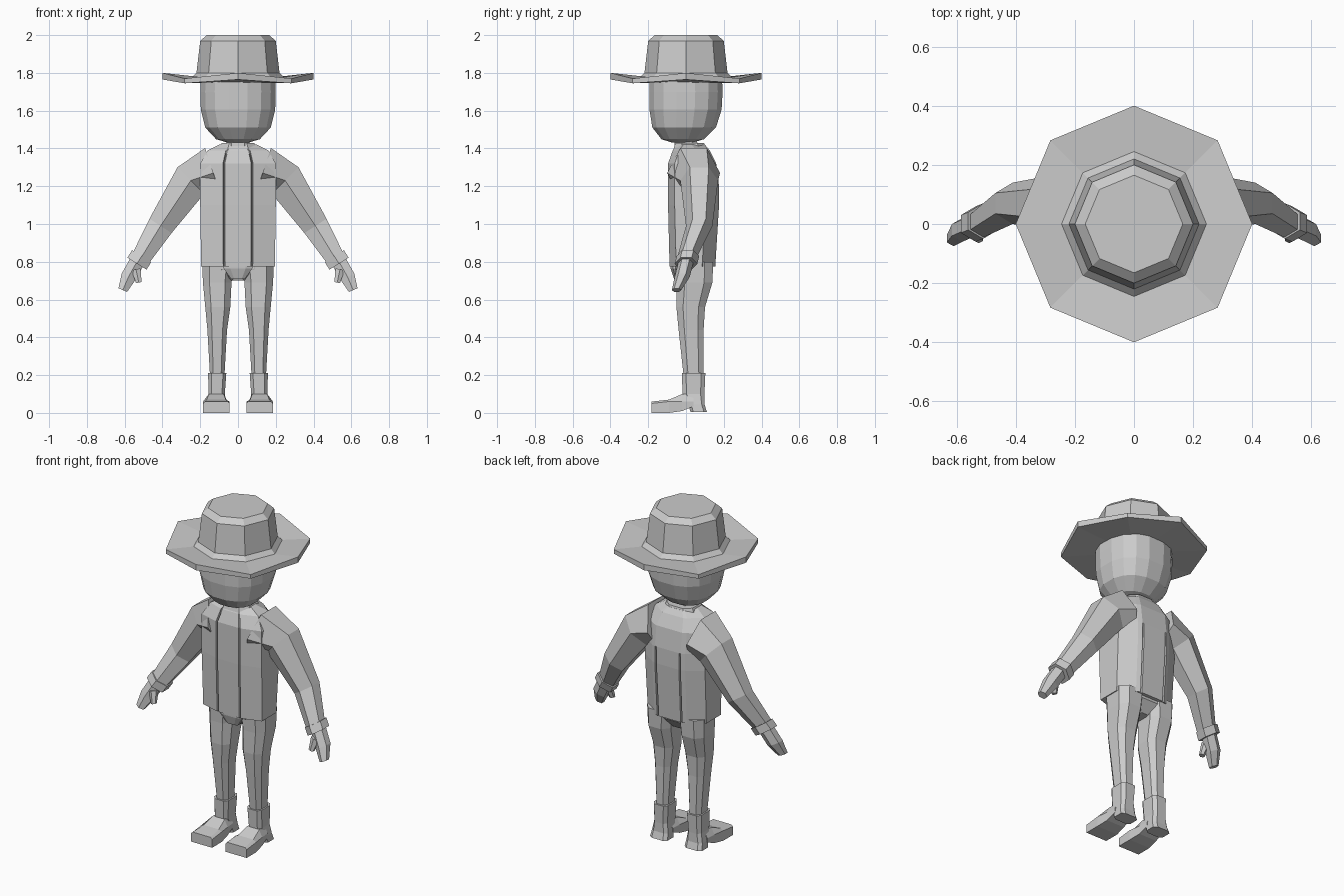
import bpy, bmesh
from math import sin, cos, pi, copysign
from mathutils import Vector

cube = bpy.data.objects.get("Cube")
if cube:
    bpy.data.objects.remove(cube, do_unlink=True)

grey = bpy.data.materials.new("plain_grey")
grey.use_nodes = True
tone = (0.6, 0.6, 0.6, 1)
grey.diffuse_color = tone
grey.node_tree.nodes["Principled BSDF"].inputs["Base Color"].default_value = tone


def loft(name, rings, mirror=False):
    """Skin a list of equal-length point rings and cap both ends."""
    bm = bmesh.new()
    loops = [[bm.verts.new(point) for point in ring] for ring in rings]
    for lower, upper in zip(loops, loops[1:]):
        for i in range(len(lower)):
            bm.faces.new((lower[i - 1], lower[i], upper[i], upper[i - 1]))
    bm.faces.new(loops[0])
    bm.faces.new(loops[-1])
    bmesh.ops.recalc_face_normals(bm, faces=bm.faces)
    mesh = bpy.data.meshes.new(name)
    bm.to_mesh(mesh)
    bm.free()
    mesh.materials.append(grey)
    obj = bpy.data.objects.new(name, mesh)
    bpy.context.collection.objects.link(obj)
    if mirror:
        obj.modifiers.new("Mirror", "MIRROR").use_mirror_merge = False


def oval(z, rx, ry, x=0, y=0, sides=8, power=0.7):
    """Squarish level ring with flat sides facing the axes."""
    ring = []
    for i in range(sides):
        angle = 2 * pi * (i + 0.5) / sides
        c, s = (copysign(abs(v) ** power, v) for v in (cos(angle), sin(angle)))
        ring.append((x + rx * c, y + ry * s, z))
    return ring


def tube(name, path, sides=6):
    """Mirrored tapering limb whose rings stay square to its path."""
    rings = []
    for i, (x, y, z, radius) in enumerate(path):
        before, after = path[max(i - 1, 0)], path[min(i + 1, len(path) - 1)]
        along = Vector((after[0] - before[0], 0, after[2] - before[2])).normalized()
        outward = Vector((-along.z, 0, along.x))
        ring = []
        for k in range(sides):
            angle = 2 * pi * (k + 0.5) / sides
            offset = outward * cos(angle) * 1.15 + Vector((0, sin(angle), 0))
            ring.append(Vector((x, y, z)) + offset * radius)
        rings.append(ring)
    loft(name, rings, mirror=True)


def brim_ring(radius, z, lift=0.0):
    """Octagon whose axis corners may be lifted above the diagonal ones."""
    ring = []
    for i in range(8):
        angle = i * pi / 4
        rise = lift if i % 2 == 0 else 0
        ring.append((radius * cos(angle), radius * sin(angle), z + rise))
    return ring


# Hat: underside, wavy rim, flared band and tapering crown
loft("hat", [brim_ring(0.17, 1.75), brim_ring(0.4, 1.745, lift=0.02),
             brim_ring(0.4, 1.77, lift=0.03), brim_ring(0.245, 1.775),
             brim_ring(0.22, 1.8), brim_ring(0.2, 1.97), brim_ring(0.165, 2)])

# Head: round cross-sections shrinking towards the chin
head_rings = []
for depth in (0.99, 0.93, 0.7, 0.35, 0, -0.3):
    size = 0.203 * (1 - abs(depth) ** 3) ** (1 / 3)
    head_rings.append(oval(1.7 - 0.27 * depth, size, size * 0.97,
                           y=-0.02 * depth ** 2, sides=16, power=0.85))
loft("head", head_rings)

# Neck and open collar
loft("neck", [oval(1.36, rx=0.08, ry=0.07), oval(1.46, rx=0.06, ry=0.06)])
loft("collar", [oval(1.37, rx=0.12, ry=0.1, y=0.02), oval(1.43, rx=0.09, ry=0.08, y=0.02)])


def jacket_ring(z, front, back, width):
    """Boxy ring with front opening slits and, low down, back pleats."""
    seam = width * 0.4
    slit = 0.02
    pleat = 0.03 if z < 1.15 else 0
    half = [(seam - 0.01, front), (seam - 0.005, front + slit), (seam, front),
            (width, front + 0.035), (width, back - 0.07), (width * 0.55, back - 0.01),
            (seam + 0.005, back), (seam, back - pleat), (seam - 0.005, back)]
    return ([(x, y, z) for x, y in half] + [(0, back, z)]
            + [(-x, y, z) for x, y in reversed(half)])


loft("jacket", [jacket_ring(z=0.775, front=-0.087, back=0.155, width=0.195),
                jacket_ring(z=1.1, front=-0.095, back=0.175, width=0.2),
                jacket_ring(z=1.2, front=-0.095, back=0.175, width=0.2),
                jacket_ring(z=1.32, front=-0.095, back=0.16, width=0.2),
                jacket_ring(z=1.39, front=-0.07, back=0.125, width=0.16),
                jacket_ring(z=1.42, front=-0.05, back=0.1, width=0.1)])

# Shirt tail hanging below the jacket opening
loft("shirt_tail", [oval(0.8, rx=0.08, ry=0.03, y=-0.055), oval(0.765, rx=0.08, ry=0.03, y=-0.053),
                    oval(0.71, rx=0.04, ry=0.02, y=-0.045)])

# Arms: sleeve, cuff, bent hand and thumb
tube("sleeve", [(0.13, 0.04, 1.27, 0.14), (0.25, 0.07, 1.23, 0.1),
                (0.41, 0.07, 0.99, 0.07), (0.52, 0, 0.81, 0.05)])
tube("cuff", [(0.51, 0.01, 0.83, 0.06), (0.535, 0, 0.79, 0.06)])
tube("hand", [(0.535, 0, 0.8, 0.04), (0.58, -0.02, 0.72, 0.04), (0.61, -0.05, 0.65, 0.025)])
tube("thumb", [(0.54, -0.03, 0.76, 0.025), (0.525, -0.05, 0.69, 0.015)])

# Hips and trouser legs
loft("hips", [oval(0.82, rx=0.18, ry=0.1, y=0.04), oval(0.76, rx=0.17, ry=0.1, y=0.04),
              oval(0.7, rx=0.04, ry=0.06, y=0.03)])
loft("trouser_leg", [oval(0.8, rx=0.09, ry=0.105, x=0.105, y=0.045),
                     oval(0.69, rx=0.08, ry=0.1, x=0.11, y=0.045),
                     oval(0.56, rx=0.07, ry=0.08, x=0.107, y=0.025),
                     oval(0.44, rx=0.055, ry=0.07, x=0.11, y=0.027),
                     oval(0.19, rx=0.04, ry=0.055, x=0.11, y=0.04)], mirror=True)

# Boots: shaft narrowing into a heel, and a low foot running from toe to arch
loft("boot_shaft", [oval(0.21, rx=0.05, ry=0.065, x=0.11, y=0.04, power=0.5),
                    oval(0.1, rx=0.045, ry=0.06, x=0.113, y=0.04, power=0.5),
                    oval(0.045, rx=0.055, ry=0.045, x=0.114, y=0.055, power=0.5),
                    oval(0.005, rx=0.06, ry=0.045, x=0.115, y=0.067, power=0.5)], mirror=True)


def foot_ring(y, width, sole, side, top, inset):
    """Upright section with bevelled upper edges."""
    half = [(width, sole), (width, side), (width - inset, top)]
    outline = half + [(-x, z) for x, z in reversed(half)]
    return [(0.115 + x, y, z) for x, z in outline]


loft("boot_foot", [foot_ring(y=-0.182, width=0.07, sole=0, side=0.05, top=0.06, inset=0.01),
                   foot_ring(y=-0.09, width=0.07, sole=0, side=0.06, top=0.07, inset=0.02),
                   foot_ring(y=-0.02, width=0.06, sole=0.01, side=0.06, top=0.1, inset=0.02),
                   foot_ring(y=0.04, width=0.055, sole=0.035, side=0.06, top=0.1, inset=0.02)],
     mirror=True)
